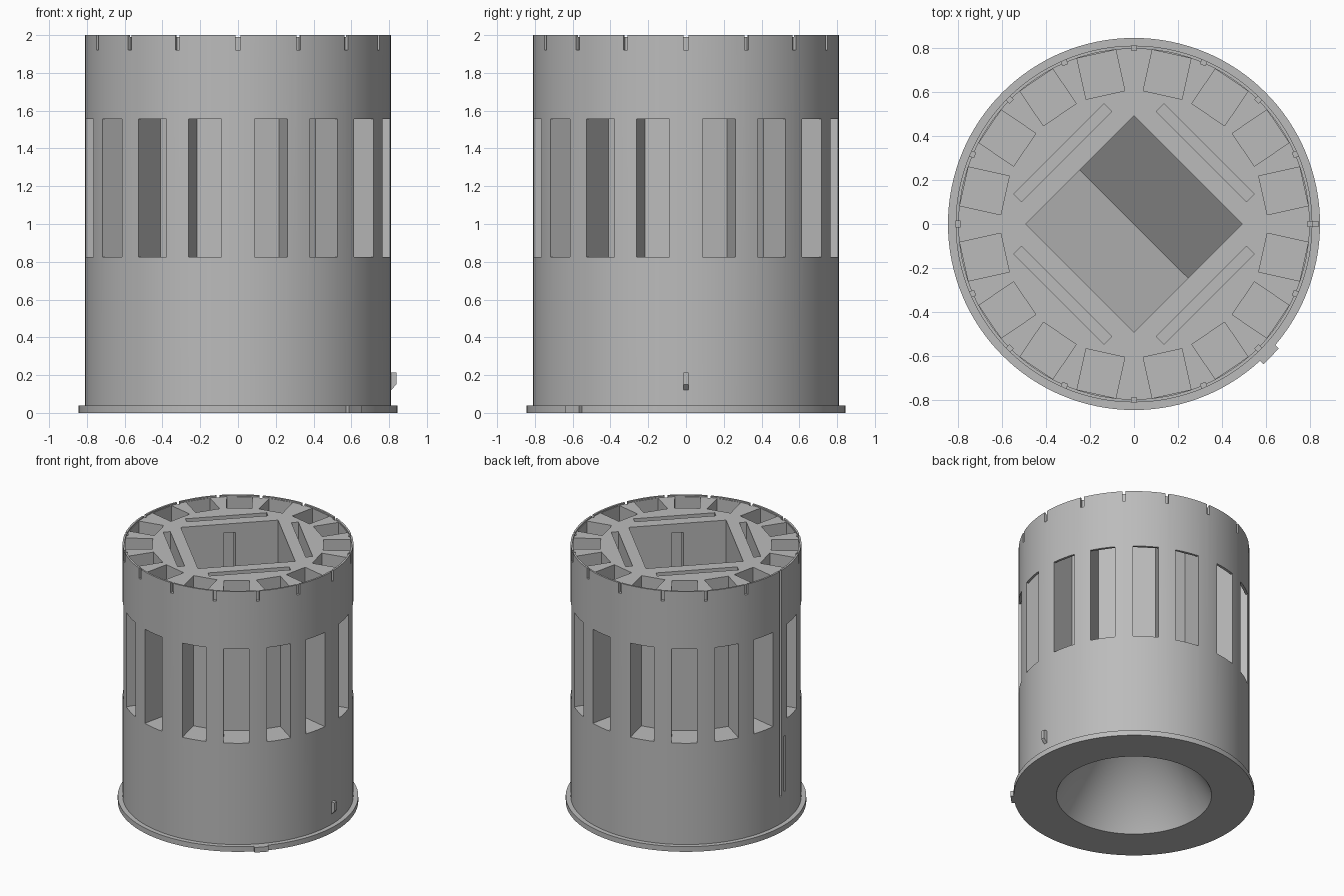
import bpy, bmesh, math
from mathutils import Matrix, Vector

cube = bpy.data.objects.get("Cube")
if cube:
    bpy.data.objects.remove(cube, do_unlink=True)

# One matte grey for everything
GREY = (0.5, 0.5, 0.5, 1)
grey = bpy.data.materials.new("plain_grey")
grey.use_nodes = True
grey.diffuse_color = GREY
grey.node_tree.nodes["Principled BSDF"].inputs["Base Color"].default_value = GREY


def make_object(name, bm):
    bmesh.ops.recalc_face_normals(bm, faces=bm.faces[:])
    mesh = bpy.data.meshes.new(name)
    bm.to_mesh(mesh)
    bm.free()
    mesh.materials.append(grey)
    obj = bpy.data.objects.new(name, mesh)
    bpy.context.collection.objects.link(obj)
    return obj


def lathe(name, profile, steps=128):
    bm = bmesh.new()
    verts = [bm.verts.new((r, 0, z)) for r, z in profile]
    edges = [bm.edges.new(pair) for pair in zip(verts, verts[1:])]
    bmesh.ops.spin(bm, geom=verts + edges, cent=(0, 0, 0), axis=(0, 0, 1),
                   angle=math.tau, steps=steps)
    bmesh.ops.remove_doubles(bm, verts=bm.verts[:], dist=0.0001)
    return make_object(name, bm)


def prism(bm, angle, profile, width):
    """Radius/height outline, thickened sideways and turned about the axis."""
    turn = Matrix.Rotation(math.radians(angle), 4, 'Z')
    verts = [bm.verts.new(turn @ Vector((r, -width / 2, z))) for r, z in profile]
    face = bm.faces.new(verts)
    moved = bmesh.ops.extrude_face_region(bm, geom=[face])["geom"]
    shift = turn @ Vector((0, width, 0))
    bmesh.ops.translate(bm, vec=shift,
                        verts=[v for v in moved if isinstance(v, bmesh.types.BMVert)])


def block(r0, r1, z0, z1):
    return [(r0, z0), (r1, z0), (r1, z1), (r0, z1)]


def cut(target, bm):
    cutter = make_object("cutter", bm)
    cutter.hide_render = True
    mod = target.modifiers.new("cut", 'BOOLEAN')
    mod.operation = 'DIFFERENCE'
    mod.solver = 'EXACT'
    mod.object = cutter
    bpy.context.view_layer.objects.active = target
    bpy.ops.object.modifier_apply(modifier=mod.name)
    bpy.data.objects.remove(cutter, do_unlink=True)


TOP = 2.1      # cutters rise past the rim
R = 0.81       # barrel radius

# Barrel with flange, thin raised rim and conical hollow underneath
body = lathe("barrel", [(0, 0.95), (0.545, 0), (0.845, 0), (0.845, 0.04), (R, 0.04),
                        (R, 2), (0.796, 2), (0.796, 1.99), (0, 1.99)])

# Ring of pockets, each open at the top and through a side window
pocket = [(0.6, 0.825), (0.9, 0.825), (0.9, 1.555), (0.79, 1.555), (0.79, TOP), (0.6, TOP)]
bm = bmesh.new()
for quarter in range(4):
    for i in range(4):
        prism(bm, quarter * 90 + 12.5 + i * 65 / 3, pocket, 0.18)
    # Rim notches between the pockets
    for a in (0, 70 / 3, 45, 200 / 3):
        prism(bm, quarter * 90 + a, block(0.788, 0.9, 1.92, TOP), 0.024)
    # Narrow card slots around the central well
    prism(bm, quarter * 90 + 45, block(0.432, 0.482, 1.1, TOP), 0.58)
# Square central well with a V-shaped floor
h = 0.347
prism(bm, 45, [(-h, TOP), (-h, 1.45), (0, 1.1), (h, 1.45), (h, TOP)], 2 * h)
cut(body, bm)

# Openings from the well to the slots, and the guide groove on the side
bm = bmesh.new()
for a in (135, -45):
    prism(bm, a, block(0.3, 0.45, 1.16, 1.92), 0.085)
prism(bm, 180, block(0.787, 0.9, 0.25, TOP), 0.026)
prism(bm, 184, block(0.787, 0.9, 0.27, 0.7), 0.018)
cut(body, bm)

# Guide pin with a chamfered underside
bm = bmesh.new()
prism(bm, 0, [(0.795, 0.12), (0.81, 0.12), (0.838, 0.15), (0.838, 0.215), (0.795, 0.215)], 0.028)
guide_pin = make_object("guide_pin", bm)

# Key tab on the flange
bm = bmesh.new()
prism(bm, -44, block(0.8, 0.866, 0, 0.04), 0.1)
key_tab = make_object("key_tab", bm)

# Smooth the curved walls, keep the edges crisp
bpy.ops.object.select_all(action='DESELECT')
body.select_set(True)
bpy.context.view_layer.objects.active = body
bpy.ops.object.shade_smooth_by_angle(angle=math.radians(30))
